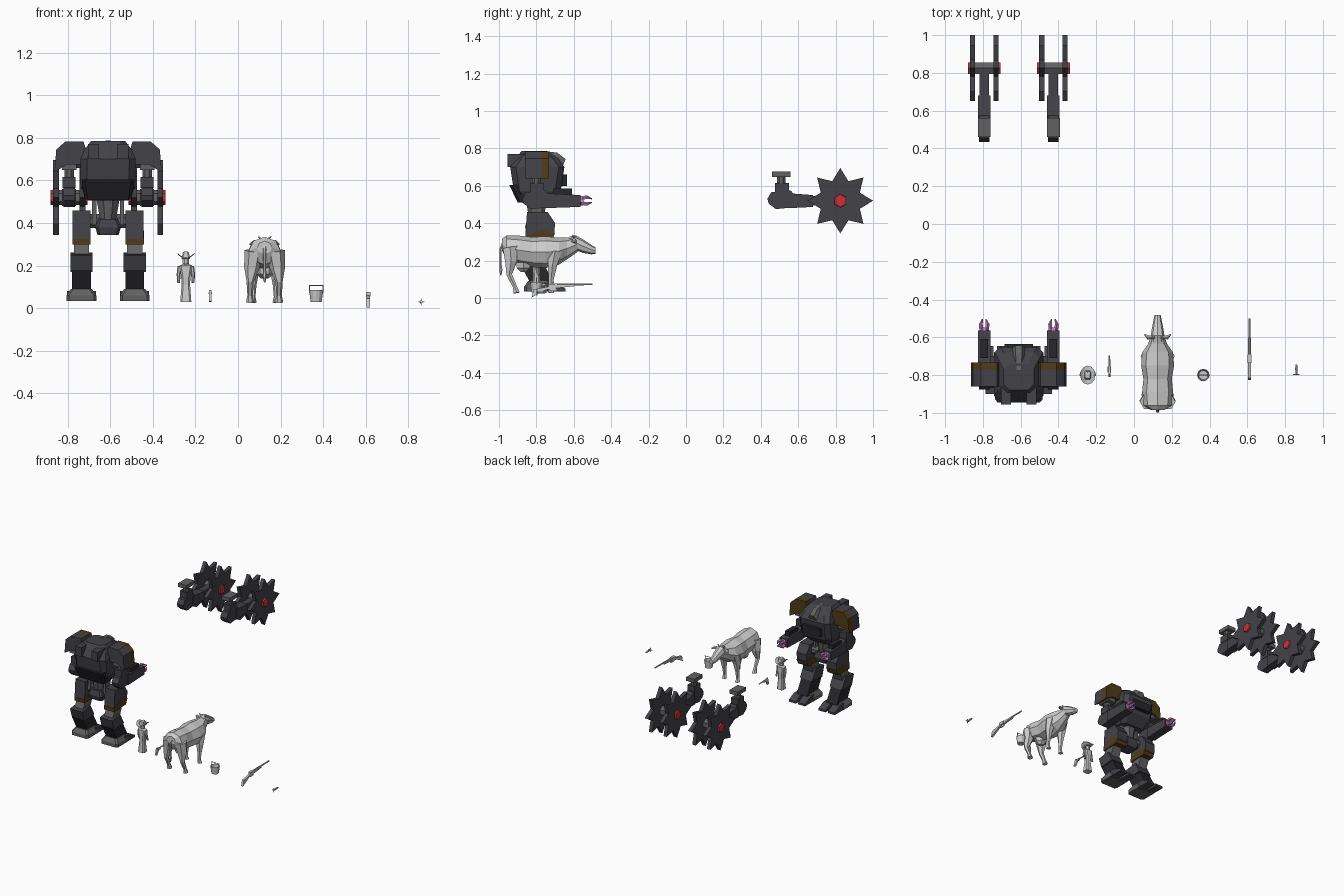
import bpy, bmesh
from math import sin, cos, pi
from mathutils import Vector

if "Cube" in bpy.data.objects:
    bpy.data.objects.remove(bpy.data.objects["Cube"])


def material(name, r, g, b):
    m = bpy.data.materials.new(name)
    m.diffuse_color = (r, g, b, 1)
    m.use_nodes = True
    m.node_tree.nodes["Principled BSDF"].inputs["Base Color"].default_value = m.diffuse_color
    return m


DARK = material("dark_armour", 0.055, 0.055, 0.065)
BLACK = material("black_armour", 0.02, 0.02, 0.024)
STEEL = material("steel", 0.12, 0.12, 0.12)
RED = material("red", 0.6, 0.03, 0.05)
PINK = material("pink", 0.65, 0.25, 0.6)
BROWN = material("brown", 0.08, 0.045, 0.01)


def loft(name, rings, mat=None):
    bm = bmesh.new()
    vs = [[bm.verts.new(p) for p in r] for r in rings]
    n = len(vs[0])
    for a, b in zip(vs, vs[1:]):
        for i in range(n):
            bm.faces.new((a[i], a[(i + 1) % n], b[(i + 1) % n], b[i]))
    bm.faces.new(vs[0])
    bm.faces.new(vs[-1])
    bmesh.ops.recalc_face_normals(bm, faces=bm.faces)
    me = bpy.data.meshes.new(name)
    bm.to_mesh(me)
    bm.free()
    if mat:
        me.materials.append(mat)
    ob = bpy.data.objects.new(name, me)
    bpy.context.collection.objects.link(ob)
    return ob


def extrude(name, pts, axis, a, b, mat=None):
    put = {"x": lambda p, t: (t, *p), "y": lambda p, t: (p[0], t, p[1]), "z": lambda p, t: (*p, t)}[axis]
    return loft(name, [[put(p, t) for p in pts] for t in (a, b)], mat)


def box(name, x0, x1, y0, y1, z0, z1, mat=None):
    return extrude(name, [(x0, y0), (x1, y0), (x1, y1), (x0, y1)], "z", z0, z1, mat)


def limb(name, path, mat=None, n=6):
    """Round sections (x, y, z, radius) swept along a path."""
    ps = [Vector(p[:3]) for p in path]
    d = (ps[-1] - ps[0]).normalized()
    u = d.cross(Vector((1, 0, 0) if abs(d.x) < 0.7 else (0, 0, 1))).normalized()
    v = d.cross(u)
    return loft(name, [[p + q[3] * (cos(2 * pi * (i + .5) / n) * u + sin(2 * pi * (i + .5) / n) * v)
                        for i in range(n)] for p, q in zip(ps, path)], mat)


def stack(name, cx, levels, c, mat=None):
    """Chamfered rectangles (z, half width, y0, y1) stacked upward."""
    def ring(z, h, a, b):
        return [(cx + x, y, z) for x, y in ((-h + c, a), (h - c, a), (h, a + c), (h, b - c),
                                            (h - c, b), (c - h, b), (-h, b - c), (-h, a + c))]
    return loft(name, [ring(*l) for l in levels], mat)


def body(name, cx, secs, n=8):
    """Oval sections (y, z, half width, half height) along y."""
    return loft(name, [[(cx + w * cos(2 * pi * i / n), y, z + h * sin(2 * pi * i / n))
                        for i in range(n)] for y, z, w, h in secs])


def arm(x, y, reach):
    box("arm_socket", x - .034, x + .034, y - .05, y + .05, .648, .676, STEEL)
    limb("upper_arm", [(x, y, .55, .024), (x, y, .65, .024)], STEEL, 8)
    box("upper_arm_sleeve", x - .03, x + .03, y - .035, y + .04, .565, .615, DARK)
    prof = [(-.075, .53), (-.055, .565), (.05, .575), (.07, .55), (.07, .485), (-.03, .475), (-.068, .505)]
    extrude("elbow", [(y + a, b) for a, b in prof], "x", x - .027, x + .027, DARK)
    extrude("forearm", [(y + .04, .56), (y + reach, .55), (y + reach, .487), (y + .04, .48)],
            "x", x - .033, x + .033, DARK)


MX = -.61
# torso, canopy, back packs
stack("torso", MX, [(.505, .095, -.87, -.73), (.57, .128, -.92, -.67), (.70, .13, -.94, -.65),
                    (.745, .11, -.91, -.68), (.785, .08, -.88, -.74)], .03, DARK)
stack("torso_back_plate", MX, [(.51, .11, -.90, -.80), (.605, .125, -.945, -.80)], .015, BLACK)
limb("canopy", [(MX, -.78, .77, .022), (MX, -.70, .75, .034), (MX, -.655, .715, .034)], STEEL, 6)
box("chest_plate", MX - .075, MX + .075, -.68, -.635, .60, .66, BLACK)
# pelvis
limb("waist", [(MX, -.80, .52, .06), (MX, -.80, .36, .03)], STEEL, 8)
stack("pelvis", MX, [(.345, .05, -.85, -.75), (.38, .06, -.86, -.74), (.42, .045, -.85, -.75)], .012, DARK)
for s in (-1, 1):
    X = lambda o: MX + s * o
    box("back_pack", X(.042), X(.095), -.955, -.86, .70, .77, DARK)
    box("waist_strut", X(.055), X(.075), -.83, -.77, .39, .51, STEEL)
    # shoulders with brown front band
    prof = [(.252, .64), (.243, .745), (.20, .783), (.115, .783), (.09, .70), (.13, .675), (.19, .675)]
    prof = [(X(a), b) for a, b in prof]
    extrude("shoulder", prof, "y", -.86, -.77, DARK)
    extrude("shoulder_band", prof, "y", -.775, -.733, BROWN)
    limb("shoulder_joint", [(X(.1), -.80, .69, .035), (X(.2), -.80, .69, .035)], STEEL, 8)
    # clawed arms
    ax = X(.183)
    arm(ax, -.80, .235)
    box("forearm_pod", ax - .02, ax + .02, -.71, -.61, .55, .585, BLACK)
    limb("claw_palm", [(ax, -.572, .52, .027), (ax, -.548, .52, .027)], PINK, 8)
    for dx, dz in ((-.016, .014), (.016, .014), (-.016, -.014), (.016, -.014)):
        limb("claw_finger", [(ax + dx, -.555, .52 + dz, .011), (ax + dx * 1.1, -.53, .52 + dz * 1.3, .010),
                             (ax + dx * .6, -.503, .52 + dz * .7, .003)], PINK, 5)
    # legs
    lx = X(.125)
    limb("hip_joint", [(X(.03), -.79, .41, .035), (X(.15), -.79, .41, .035)], STEEL, 8)
    extrude("thigh", [(-.85, .46), (-.74, .46), (-.70, .40), (-.705, .33), (-.76, .315), (-.86, .32)],
            "x", lx - .042, lx + .042, DARK)
    extrude("thigh_band", [(-.862, .30), (-.862, .325), (-.77, .365), (-.70, .345), (-.72, .305)],
            "x", lx - .043, lx + .043, BROWN)
    extrude("knee_link", [(-.84, .32), (-.75, .32), (-.80, .20), (-.88, .22)],
            "x", lx - .036, lx + .036, STEEL)
    extrude("upper_shin", [(-.90, .25), (-.80, .262), (-.755, .18), (-.875, .17)],
            "x", lx - .052, lx + .052, DARK)
    extrude("lower_shin", [(-.885, .18), (-.765, .19), (-.705, .08), (-.83, .075)],
            "x", lx - .044, lx + .044, BLACK)
    # feet with two toes
    stack("foot", lx, [(.035, .07, -.865, -.73), (.06, .07, -.865, -.73), (.09, .05, -.845, -.73)], .012, STEEL)
    for t in (-1, 1):
        a, b = lx + t * .01, lx + t * .068
        extrude("toe", [(-.76, .035), (-.645, .035), (-.645, .05), (-.70, .078), (-.76, .082)],
                "x", a, b, DARK)
    # spare saw arms
    SY, SZ = .825, .52
    arm(ax, .51, .17)
    box("saw_arm_bar", ax - .025, ax + .025, .65, .81, .495, .545, DARK)
    limb("saw_axle", [(ax - .08, SY, SZ, .036), (ax + .08, SY, SZ, .036)], STEEL, 6)
    star = [(SY + r * sin(i * pi / 8), SZ + r * cos(i * pi / 8))
            for i, r in enumerate((.175, .113) * 8)]
    for t in (-1, 1):
        extrude("saw_blade", star, "x", ax + t * .048, ax + t * .076, DARK)
        limb("saw_hub_cap", [(ax + t * .07, SY, SZ, .038), (ax + t * .087, SY, SZ, .034)], RED, 6)

# person in a wide hat
px, py = -.245, -.80
stack("person_coat", px, [(.03, .026, -.825, -.775), (.11, .02, -.818, -.782), (.15, .022, -.82, -.78),
                          (.20, .03, -.82, -.78), (.207, .015, -.81, -.79)], .008)
limb("person_head", [(px, py, .20, .010), (px, py, .212, .017), (px, py, .24, .016)], None, 8)
for s in (-1, 1):
    limb("person_arm", [(px + s * .03, py, .198, .009), (px + s * .034, py, .16, .009),
                        (px + s * .034, py + .012, .12, .007)])
brim = lambda k, dz: [(px + k * .04 * cos(i * pi / 6), py + k * .05 * sin(i * pi / 6),
                       .232 + dz + .024 * (k * cos(i * pi / 6)) ** 2) for i in range(12)]
loft("hat_brim", [brim(.3, 0), brim(.7, 0), brim(1, 0), brim(1, .004), brim(.7, .005), brim(.3, .006)])
stack("hat_crown", px, [(.232, .02, -.825, -.775), (.262, .014, -.818, -.782), (.266, .008, -.815, -.787)], .006)

# small hand gun
gx = -.13
limb("gun_barrel", [(gx, -.775, .073, .005), (gx, -.695, .073, .004)])
limb("gun_cylinder", [(gx, -.785, .07, .009), (gx, -.755, .07, .009)])
extrude("gun_grip", [(-.81, .035), (-.795, .03), (-.775, .06), (-.77, .078), (-.795, .085), (-.80, .065)],
        "x", gx - .005, gx + .005)

# cow
cx = .125
body("cow_body", cx, [(-.985, .285, .035, .03), (-.96, .27, .075, .065), (-.89, .255, .082, .078),
                      (-.82, .245, .075, .08), (-.75, .245, .087, .085), (-.68, .25, .082, .072),
                      (-.635, .265, .05, .058), (-.58, .288, .032, .042)])
body("cow_head", cx, [(-.625, .295, .028, .032), (-.59, .295, .036, .04), (-.55, .277, .03, .036),
                      (-.505, .258, .021, .025), (-.483, .253, .016, .017)])
for s in (-1, 1):
    limb("cow_hind_leg", [(cx + s * .05, -.94, .27, .045), (cx + s * .06, -.935, .19, .036),
                          (cx + s * .068, -.945, .125, .017), (cx + s * .068, -.915, .06, .013),
                          (cx + s * .068, -.905, .027, .019)])
    limb("cow_front_leg", [(cx + s * .048, -.70, .25, .042), (cx + s * .055, -.715, .17, .028),
                           (cx + s * .055, -.72, .11, .017), (cx + s * .055, -.725, .055, .012),
                           (cx + s * .055, -.72, .027, .018)])
    limb("cow_ear", [(cx + s * .025, -.60, .31, .008), (cx + s * .05, -.60, .307, .013),
                     (cx + s * .07, -.585, .30, .003)])
    limb("cow_horn", [(cx + s * .018, -.60, .325, .007), (cx + s * .03, -.605, .337, .002)], None, 5)
limb("cow_udder", [(cx, -.87, .19, .045), (cx, -.87, .16, .04), (cx, -.87, .14, .018)])
limb("cow_tail", [(cx, -.97, .31, .01), (cx, -.992, .26, .007), (cx, -.992, .19, .006),
                  (cx, -.99, .15, .010), (cx, -.99, .12, .003)])

# bucket with handle
bx, by, bn = .367, -.80, 12
circ = lambda r, z: [(bx + r * cos(2 * pi * i / bn), by + r * sin(2 * pi * i / bn), z) for i in range(bn)]
loft("bucket", [circ(.026, .03), circ(.033, .085), circ(.030, .085), circ(.024, .036)])
for s in (-1, 1):
    limb("bucket_handle_side", [(bx + s * .032, by, .075, .0025), (bx + s * .032, by, .107, .0025)])
limb("bucket_handle_bar", [(bx - .034, by, .107, .0025), (bx + .034, by, .107, .0025)])

# long rifle
rx = .612
extrude("rifle_stock", [(-.825, .003), (-.815, .045), (-.75, .058), (-.70, .068), (-.60, .07),
                        (-.60, .062), (-.69, .053), (-.75, .043)], "x", rx - .008, rx + .008)
limb("rifle_barrel", [(rx, -.70, .071, .006), (rx, -.50, .073, .005)])
box("rifle_lock", rx - .010, rx + .010, -.735, -.69, .055, .076)
box("rifle_trigger_guard", rx - .003, rx + .003, -.73, -.69, .037, .05)

# spur with four-pointed wheel
qx, qz = .86, .03
extrude("spur_wheel", [(qx + r * sin(i * pi / 4), qz + r * cos(i * pi / 4))
                       for i, r in enumerate((.017, .005) * 4)], "y", -.80, -.794)
limb("spur_handle", [(qx, -.80, qz, .004), (qx, -.765, qz, .007), (qx, -.745, qz, .004)])
